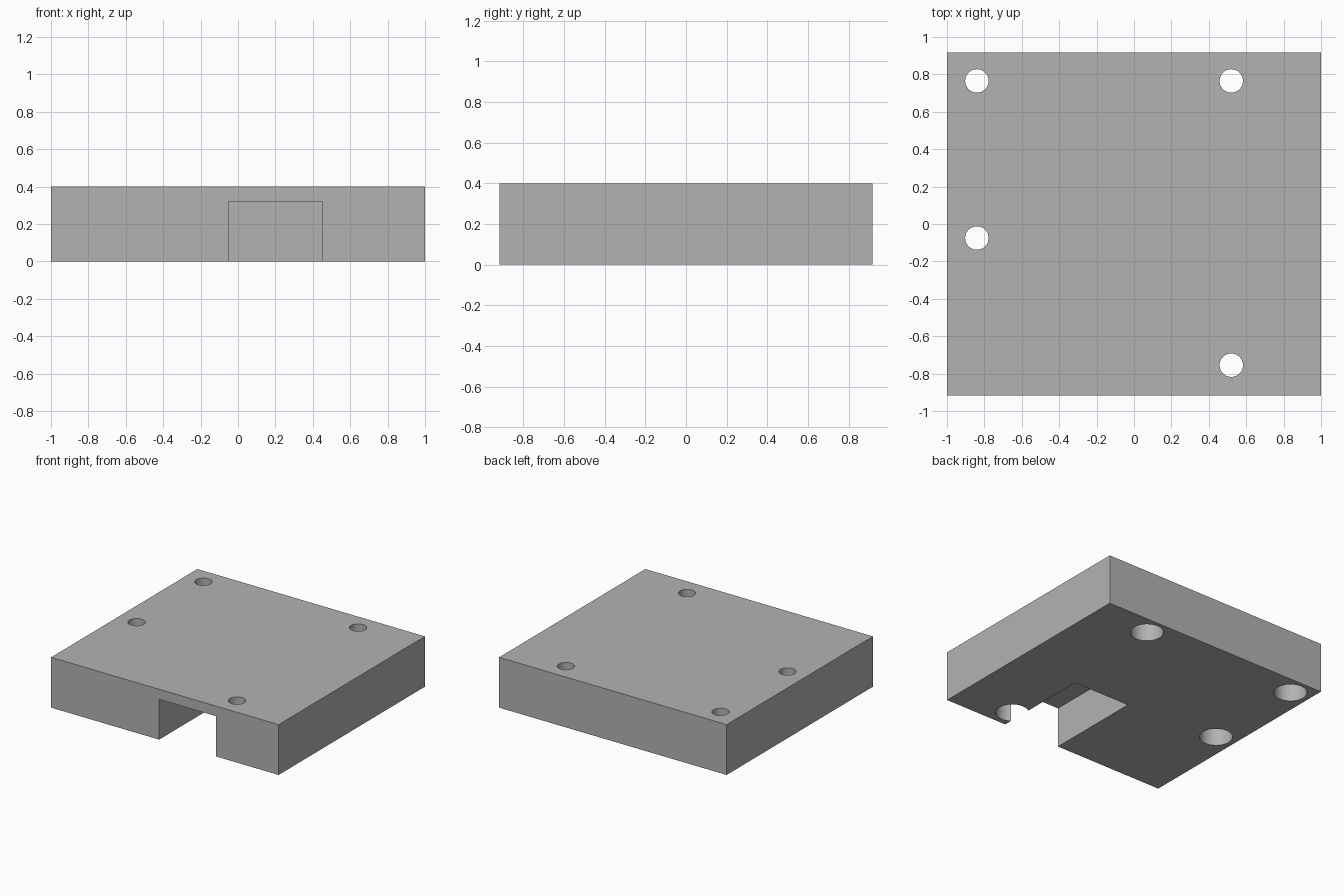
import bpy
from mathutils import Vector

default = bpy.data.objects.get("Cube")
if default:
    bpy.data.objects.remove(default, do_unlink=True)

WIDTH, DEPTH, HEIGHT = 2.0, 1.836, 0.4
HOLES = [(-0.84, 0.765), (0.52, 0.765), (-0.84, -0.075), (0.52, -0.755)]
BORE_RADIUS, RECESS_RADIUS, RECESS_TOP = 0.0625, 0.12, 0.24

grey = bpy.data.materials.new("plain grey")
grey.use_nodes = True
colour = (0.45, 0.45, 0.45, 1.0)
grey.diffuse_color = colour
grey.node_tree.nodes["Principled BSDF"].inputs["Base Color"].default_value = colour


def box(name, low, high):
    low, high = Vector(low), Vector(high)
    bpy.ops.mesh.primitive_cube_add(size=1, location=(low + high) / 2)
    obj = bpy.context.object
    obj.name = name
    obj.scale = high - low
    bpy.ops.object.transform_apply(location=True, rotation=False, scale=True)
    obj.data.materials.append(grey)
    return obj


def cylinder(name, x, y, radius, bottom, top):
    bpy.ops.mesh.primitive_cylinder_add(
        vertices=64, radius=radius, depth=top - bottom,
        location=(x, y, (bottom + top) / 2))
    obj = bpy.context.object
    obj.name = name
    obj.data.materials.append(grey)
    return obj


def cut(target, cutter):
    cutter.hide_render = True
    bpy.context.view_layer.objects.active = target
    mod = target.modifiers.new(cutter.name, "BOOLEAN")
    mod.operation = "DIFFERENCE"
    mod.solver = "EXACT"
    mod.object = cutter
    bpy.ops.object.modifier_apply(modifier=mod.name)
    bpy.data.objects.remove(cutter, do_unlink=True)


# Solid mounting block
block = box("mounting_block", (-WIDTH / 2, -DEPTH / 2, 0), (WIDTH / 2, DEPTH / 2, HEIGHT))

# Channel open to the front and the underside
cut(block, box("front_channel", (-0.05, -DEPTH, -0.1), (0.45, -0.13, 0.32)))

# Screw holes, each with a wider screw head recess underneath
for x, y in HOLES:
    cut(block, cylinder("screw_hole", x, y, BORE_RADIUS, -0.1, HEIGHT + 0.1))
    cut(block, cylinder("screw_head_recess", x, y, RECESS_RADIUS, -0.1, RECESS_TOP))

# Smooth hole walls with crisp edges
bpy.ops.object.select_all(action="DESELECT")
block.select_set(True)
bpy.context.view_layer.objects.active = block
bpy.ops.object.shade_smooth_by_angle(angle=0.52)
